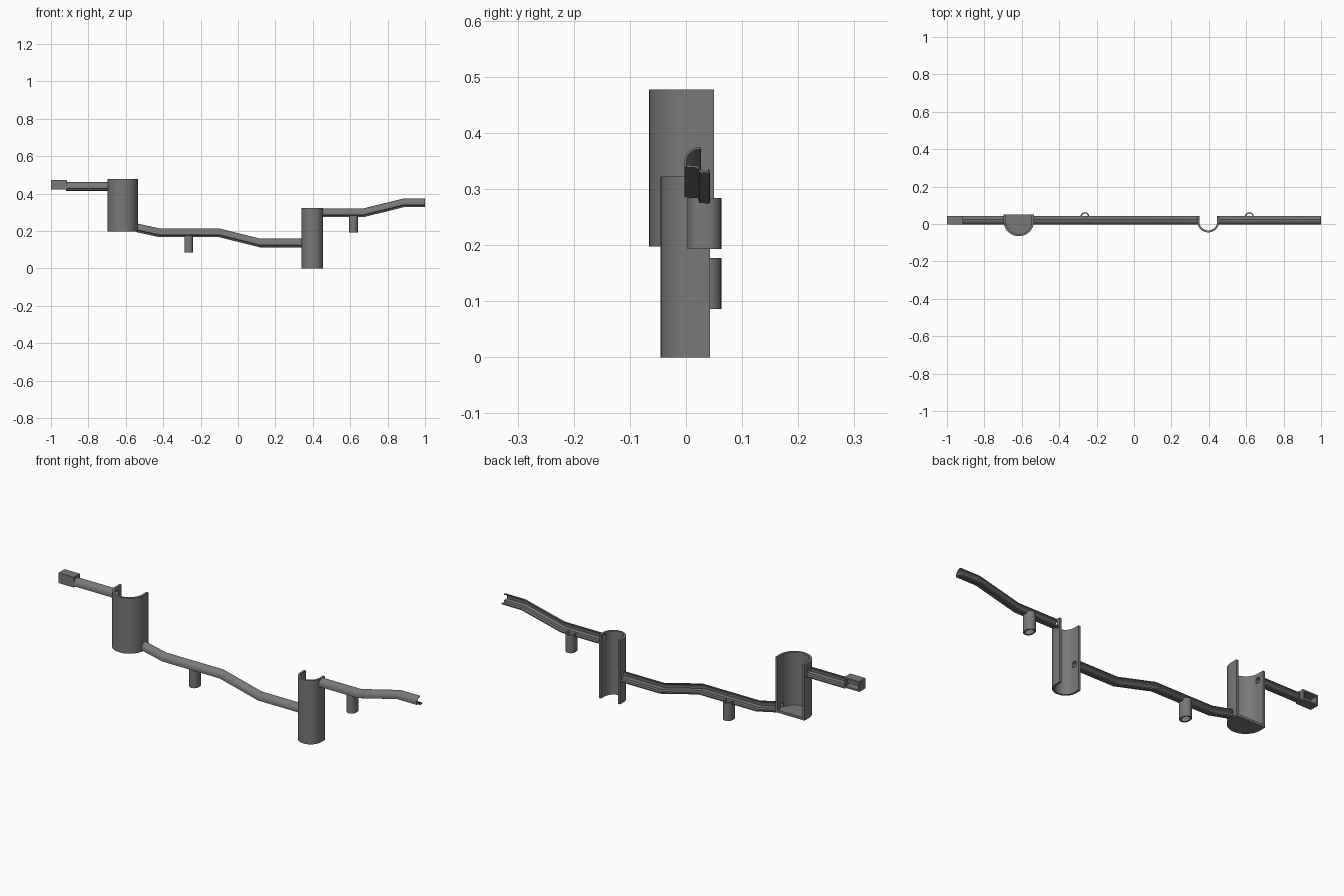
import bpy, bmesh, math
from mathutils import Vector

if "Cube" in bpy.data.objects:
    bpy.data.objects.remove(bpy.data.objects["Cube"])

dark_grey = bpy.data.materials.new("dark_grey")
dark_grey.diffuse_color = (.19, .19, .19, 1)
dark_grey.use_nodes = True
dark_grey.node_tree.nodes["Principled BSDF"].inputs["Base Color"].default_value = dark_grey.diffuse_color


def make(name, rings, closed_rings=False):
    """Skin a list of equal-length closed point rings into a mesh."""
    bm = bmesh.new()
    rows = [[bm.verts.new(p) for p in ring] for ring in rings]
    n = len(rows[0])
    for k in range(len(rows) if closed_rings else len(rows) - 1):
        a, b = rows[k], rows[(k + 1) % len(rows)]
        for i in range(n):
            j = (i + 1) % n
            bm.faces.new((a[i], a[j], b[j], b[i]))
    if not closed_rings:
        bm.faces.new(rows[0])
        bm.faces.new(rows[-1])
    bmesh.ops.recalc_face_normals(bm, faces=bm.faces)
    mesh = bpy.data.meshes.new(name)
    bm.to_mesh(mesh)
    bm.free()
    mesh.materials.append(dark_grey)
    ob = bpy.data.objects.new(name, mesh)
    bpy.context.collection.objects.link(ob)
    return ob


def smooth(ob):
    bpy.ops.object.select_all(action='DESELECT')
    ob.select_set(True)
    bpy.context.view_layer.objects.active = ob
    bpy.ops.object.shade_smooth_by_angle(angle=math.radians(35))


def ribbon(pts, t):
    """Thicken an open 2D line to its left side, giving a closed outline."""
    pts = [Vector(p) for p in pts]
    inner = []
    for i, p in enumerate(pts):
        d = (pts[min(i + 1, len(pts) - 1)] - pts[max(i - 1, 0)]).normalized()
        inner.append(p + Vector((-d.y, d.x)) * t)
    return pts + inner[::-1]


def box(name, x, y, z):
    return make(name, [[(x[0], y[0], h), (x[1], y[0], h), (x[1], y[1], h), (x[0], y[1], h)]
                       for h in z])


def cut(ob, x, y, z):
    c = box("cutter", x, y, z)
    c.hide_render = True
    c.hide_viewport = True
    m = ob.modifiers.new("opening", 'BOOLEAN')
    m.operation = 'DIFFERENCE'
    m.solver = 'EXACT'
    m.object = c


def u_outline(cx, yc, r, yback, n=28):
    arc = [(cx + r * math.cos(math.pi + math.pi * i / n),
            yc + r * math.sin(math.pi + math.pi * i / n)) for i in range(n + 1)]
    return [(cx - r, yback)] + arc + [(cx + r, yback)]


# channel cross-section (y, z): hooded half pipe with a low rear lip
hood = [(.026 + .029 * math.cos(a), .0205 + .0255 * math.sin(a))
        for a in (math.radians(90 + 90 * i / 8) for i in range(9))]
channel = ribbon(hood + [(-.003, .011), (.004, .0095), (.021, .0085), (.024, 0),
                         (.042, -.001), (.043, .005)], .004)


def pipe(name, path):
    smooth(make(name, [[(x, y, z + h) for y, h in channel] for x, z in path]))


pipe("inlet_channel", [(-.92, .416), (-.69, .416)])
pipe("middle_channel", [(-.542, .195), (-.42, .168), (-.1, .168), (.115, .114), (.345, .114)])
pipe("outlet_channel", [(.448, .275), (.67, .275), (.89, .329), (1, .329)])

# tall half-round vessels, open at the back and on top
vessels = [("large_tank", -.616, .0155, .081, .05, .197, .477, .012),
           ("lower_shaft", .397, .0135, .0585, .043, 0, .322, .0105)]
holes = {"large_tank": [(-.72, -.65, .43), (-.585, -.51, .207)],
         "lower_shaft": [(.31, .37, .126), (.42, .47, .287)]}
for name, cx, yc, r, yb, z0, z1, t in vessels:
    outline = u_outline(cx, yc, r, yb) + u_outline(cx, yc, r - t, yb)[::-1]
    ob = make(name, [[(x, y, z) for x, y in outline] for z in (z0, z1)])
    for xa, xb, z in holes[name]:
        cut(ob, (xa, xb), (.004, .026), (z, z + .027))
    smooth(ob)

# floor of the large tank
floor = u_outline(-.616, .0155, .08, .0495)
make("tank_floor", [[(x, y, z) for x, y in floor] for z in (.1972, .209)])

# box at the start, hollow and open to the back
start = box("start_box", (-1, -.915), (-.004, .044), (.421, .473))
cut(start, (-.992, -.923), (.005, .06), (.429, .465))
cut(start, (-.93, -.9), (.004, .026), (.43, .456))


# hanging drain tubes under the channels
def stadium(cx, r, n=12):
    pts = []
    for yc, a0 in ((.0395, 0), (.026, math.pi)):
        pts += [(cx + r * math.cos(a0 + math.pi * i / n),
                 yc + r * math.sin(a0 + math.pi * i / n)) for i in range(n + 1)]
    return pts


for name, cx, z0, z1 in (("left_drain", -.263, .086, .177), ("right_drain", .617, .193, .284)):
    rings = [[(x, y, z) for x, y in stadium(cx, r)]
             for r, z in ((.0235, z0), (.0235, z1), (.0165, z1), (.0165, z0))]
    smooth(make(name, rings, closed_rings=True))
